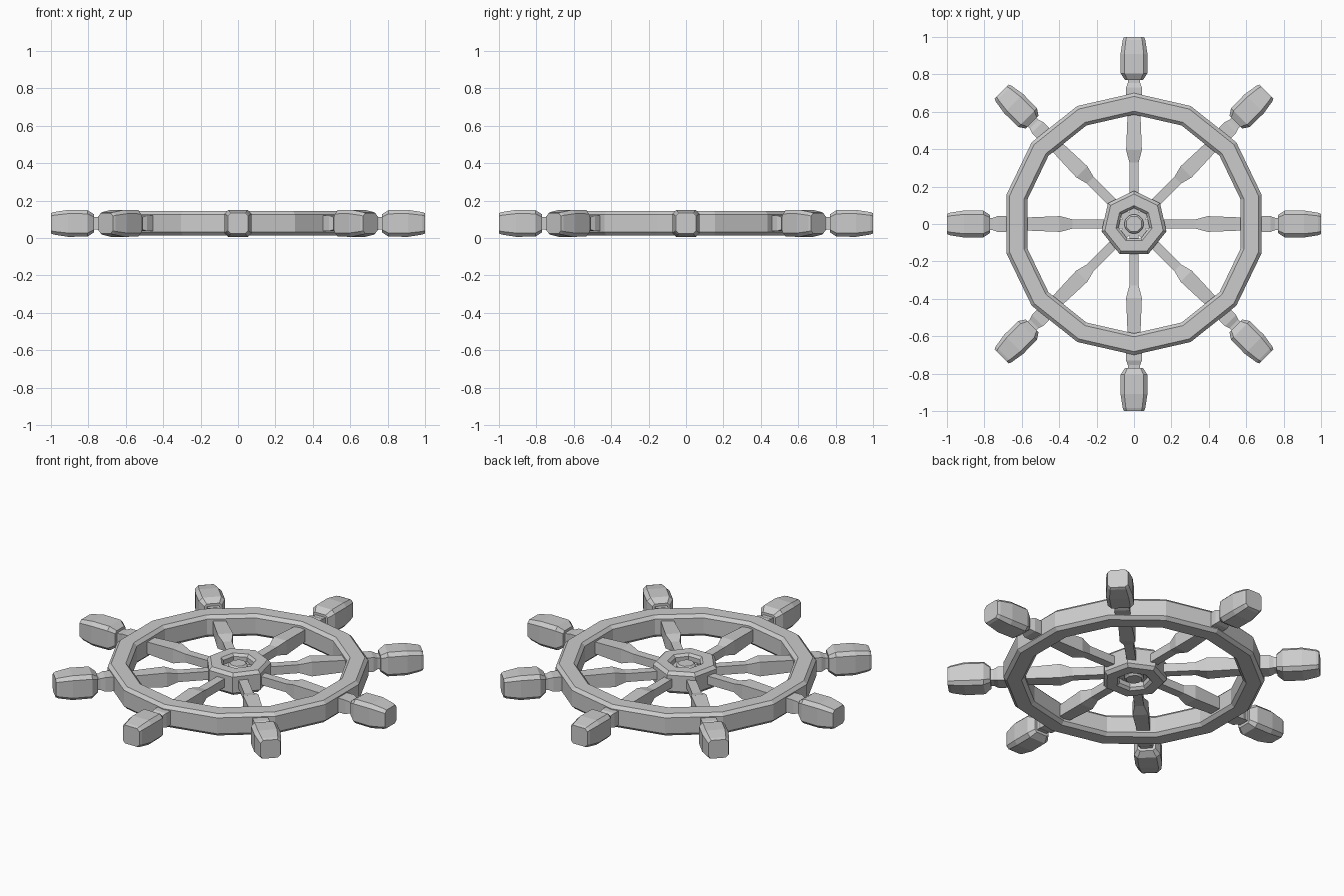
import bpy, bmesh
from math import sin, cos, pi

if "Cube" in bpy.data.objects:
    bpy.data.objects.remove(bpy.data.objects["Cube"])

ZC = 0.078  # mid height of the wheel


def finish(name, verts, faces):
    mesh = bpy.data.meshes.new(name)
    mesh.from_pydata(verts, [], faces)
    bm = bmesh.new()
    bm.from_mesh(mesh)
    bmesh.ops.recalc_face_normals(bm, faces=bm.faces)
    bm.to_mesh(mesh)
    bm.free()
    obj = bpy.data.objects.new(name, mesh)
    bpy.context.collection.objects.link(obj)
    return obj


def ring(name, sides, profile):
    """Sweep a closed (radius, z) profile round the z axis, first corner on +y."""
    n = len(profile)
    verts = [(r * sin(2 * pi * i / sides), r * cos(2 * pi * i / sides), z)
             for i in range(sides) for r, z in profile]
    faces = [(i * n + j, i * n + (j + 1) % n,
              (i + 1) % sides * n + (j + 1) % n, (i + 1) % sides * n + j)
             for i in range(sides) for j in range(n)]
    return finish(name, verts, faces)


def box_profile(inner, outer, half, ci, co):
    """Rectangular ring section with chamfers ci (inside) and co (outside)."""
    return [(inner, ZC - half + ci), (inner + ci, ZC - half),
            (outer - co, ZC - half), (outer, ZC - half + co),
            (outer, ZC + half - co), (outer - co, ZC + half),
            (inner + ci, ZC + half), (inner, ZC + half - ci)]


def bar(name, angle, stations, chamfer):
    """Loft a square section along a radial line; chamfer is a share of the half width."""
    k = 1 - chamfer
    section = [(1, k), (k, 1), (-k, 1), (-1, k), (-1, -k), (-k, -1), (k, -1), (1, -k)]
    if chamfer == 0:
        section = [(1, 1), (-1, 1), (-1, -1), (1, -1)]
    n = len(section)
    verts = [(r, w * u, ZC + w * v) for r, w in stations for u, v in section]
    faces = [(s * n + j, s * n + (j + 1) % n, (s + 1) * n + (j + 1) % n, (s + 1) * n + j)
             for s in range(len(stations) - 1) for j in range(n)]
    faces += [tuple(range(n)), tuple(range(len(verts) - n, len(verts)))]
    obj = finish(name, verts, faces)
    obj.rotation_euler.z = angle
    return obj


# Outer rim: 14 sides, chamfered
ring("rim", 14, box_profile(0.585, 0.70, 0.065, 0.018, 0.018))

# Hub: seven-sided collar around a small central boss
ring("hub_collar", 7, box_profile(0.085, 0.178, 0.065, 0.014, 0.018))
bpy.ops.mesh.primitive_cylinder_add(vertices=8, radius=0.055, depth=0.10,
                                    location=(0, 0, ZC), rotation=(0, 0, pi / 8))
boss = bpy.context.object
boss.name = "hub_boss"
bevel = boss.modifiers.new("Bevel", 'BEVEL')
bevel.width = 0.01
bevel.segments = 1

# Eight spokes with a slim root and a thicker middle, each ending in a handle
spoke = [(0.03, 0.025), (0.33, 0.025), (0.395, 0.042), (0.60, 0.034),
         (0.69, 0.042), (0.73, 0.042), (0.755, 0.033), (0.79, 0.033)]
handle = [(0.77, 0.048), (0.805, 0.071), (0.91, 0.072), (0.985, 0.06), (1.0, 0.054)]
for i in range(8):
    bar(f"spoke_{i + 1}", i * pi / 4, spoke, 0)
    bar(f"handle_{i + 1}", i * pi / 4, handle, 0.28)
